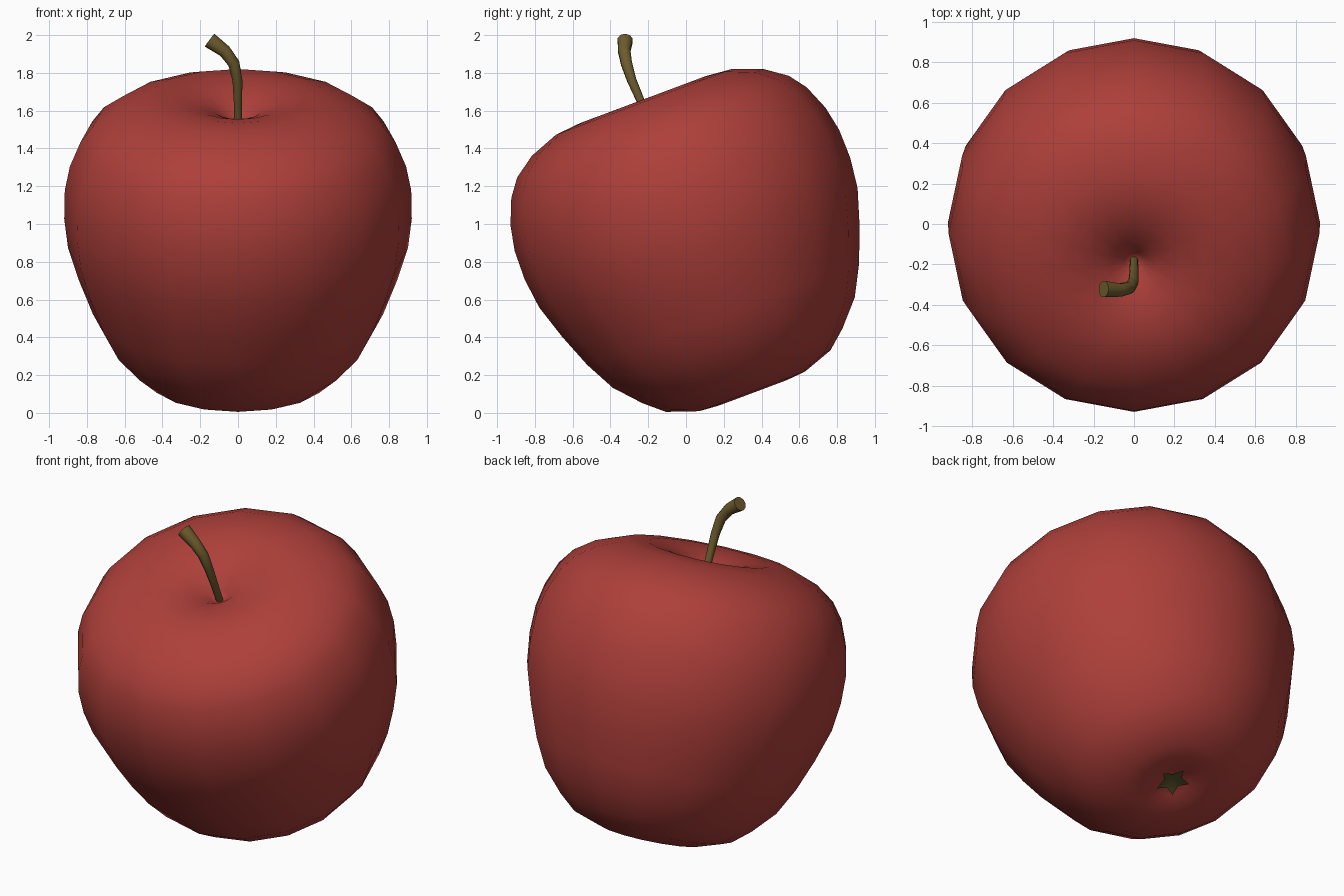
import bpy, bmesh, math
from mathutils import Vector, Matrix

if "Cube" in bpy.data.objects:
    bpy.data.objects.remove(bpy.data.objects["Cube"])

TILT = math.radians(20.5)
BASE = Matrix.Translation((0, 0.344, 0.129)) @ Matrix.Rotation(TILT, 4, 'X')


def material(name, rgb):
    m = bpy.data.materials.new(name)
    m.diffuse_color = (*rgb, 1)
    m.use_nodes = True
    m.node_tree.nodes["Principled BSDF"].inputs["Base Color"].default_value = m.diffuse_color
    return m


def finish(bm, name, mat, matrix=None, angle=60):
    bmesh.ops.recalc_face_normals(bm, faces=bm.faces[:])
    if matrix:
        bm.transform(matrix)
    me = bpy.data.meshes.new(name)
    bm.to_mesh(me)
    bm.free()
    me.materials.append(mat)
    ob = bpy.data.objects.new(name, me)
    bpy.context.collection.objects.link(ob)
    bpy.ops.object.select_all(action='DESELECT')
    ob.select_set(True)
    bpy.context.view_layer.objects.active = ob
    bpy.ops.object.shade_smooth_by_angle(angle=math.radians(angle))
    return ob


def bridge(bm, a, b):
    for i in range(len(a)):
        j = (i + 1) % len(a)
        bm.faces.new((a[i], a[j], b[j], b[i]))


def fan(bm, ring, tip):
    for i in range(len(ring)):
        bm.faces.new((ring[i], ring[(i + 1) % len(ring)], tip))


red = material("apple red", (0.42, 0.05, 0.042))
brown = material("stem brown", (0.15, 0.105, 0.026))
olive = material("calyx olive", (0.10, 0.085, 0.025))

# Fruit: 16-sided lathe, radius and height from bottom dimple to top dimple
profile = [(0.10, 0.0), (0.19, -0.025), (0.30, -0.016), (0.465, 0.042), (0.565, 0.128),
           (0.684, 0.26), (0.768, 0.42), (0.84, 0.605), (0.90, 0.795), (0.92, 0.96),
           (0.917, 1.12), (0.89, 1.255), (0.835, 1.39), (0.768, 1.48), (0.656, 1.56),
           (0.497, 1.62), (0.355, 1.633), (0.235, 1.61), (0.12, 1.568), (0.05, 1.51)]
bm = bmesh.new()
rings = [[bm.verts.new((r * math.cos(math.tau * i / 16), r * math.sin(math.tau * i / 16), z))
          for i in range(16)] for r, z in profile]
for a, b in zip(rings, rings[1:]):
    bridge(bm, a, b)
fan(bm, rings[0], bm.verts.new((0, 0, 0.03)))
fan(bm, rings[-1], bm.verts.new((0, 0, 1.47)))
finish(bm, "fruit", red, BASE)

# Calyx: five-pointed star in the bottom dimple
bm = bmesh.new()
star = []
for i in range(10):
    r, a = (0.10, 0.055)[i % 2], math.tau * i / 10 + math.pi / 2
    star.append(bm.verts.new((r * math.cos(a), r * math.sin(a), (-0.008, 0.004)[i % 2])))
fan(bm, star, bm.verts.new((0, 0, 0.018)))
bmesh.ops.solidify(bm, geom=bm.faces[:], thickness=0.005)
finish(bm, "calyx", olive, BASE, 30)

# Stem: tapered tube bending to the left, widest at its cut end
path = [(0, -0.165, 1.48, 0.02), (0, -0.235, 1.64, 0.022), (-0.003, -0.287, 1.76, 0.026),
        (-0.022, -0.315, 1.85, 0.031), (-0.07, -0.327, 1.915, 0.034), (-0.15, -0.322, 1.973, 0.042)]
pts = [Vector(p[:3]) for p in path]
bm = bmesh.new()
rings = []
for i, p in enumerate(pts):
    d = (pts[min(i + 1, len(pts) - 1)] - pts[max(i - 1, 0)]).normalized()
    u = d.cross(Vector((0, 1, 0))).normalized()
    v = d.cross(u)
    rings.append([bm.verts.new(p + path[i][3] * (u * math.cos(math.tau * k / 10) + v * math.sin(math.tau * k / 10)))
                  for k in range(10)])
for a, b in zip(rings, rings[1:]):
    bridge(bm, a, b)
bm.faces.new(rings[0])
bm.faces.new(rings[-1])
finish(bm, "stem", brown, None, 50)
